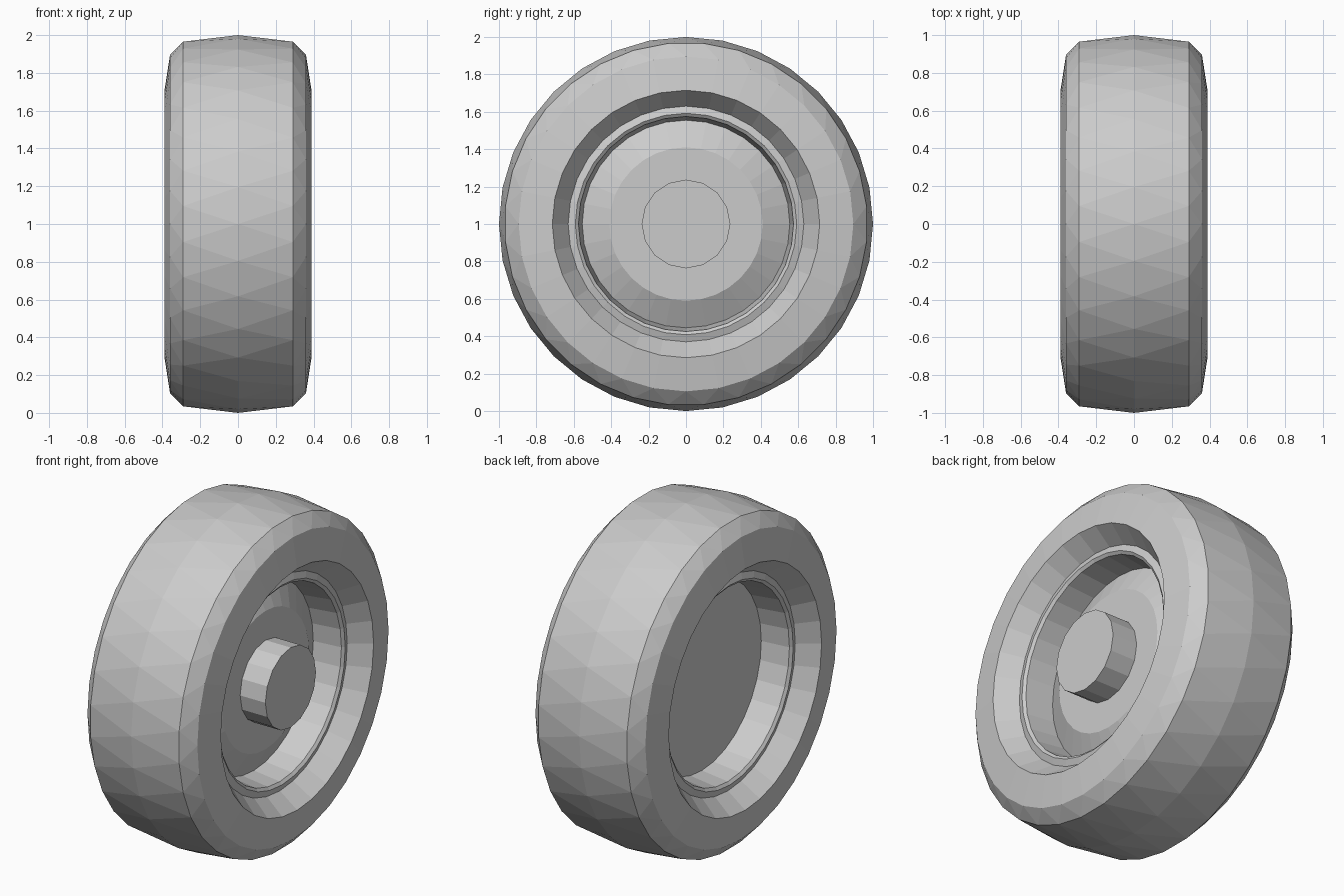
import bpy, bmesh
from math import pi, sin, cos

if "Cube" in bpy.data.objects:
    bpy.data.objects.remove(bpy.data.objects["Cube"])

AXLE_Z = 1.0


def lathe(name, profile, seg, cap_start=False, cap_end=False):
    """Revolve (x, radius, half-step twist) points around the wheel axle."""
    bm = bmesh.new()
    rings = []
    for x, r, twist in profile:
        angles = [2 * pi * (i + 0.5 * twist) / seg for i in range(seg)]
        rings.append([bm.verts.new((x, r * cos(a), AXLE_Z + r * sin(a))) for a in angles])
    for (a, b), (pa, pb) in zip(zip(rings, rings[1:]), zip(profile, profile[1:])):
        for i in range(seg):
            j = (i + 1) % seg
            if pa[2] == pb[2]:
                bm.faces.new((a[i], a[j], b[j], b[i]))
            elif pb[2]:
                bm.faces.new((a[i], a[j], b[i]))
                bm.faces.new((a[j], b[j], b[i]))
            else:
                bm.faces.new((a[i], b[j], b[i]))
                bm.faces.new((a[i], a[j], b[j]))
    if cap_start:
        bm.faces.new(rings[0])
    if cap_end:
        bm.faces.new(rings[-1])
    bmesh.ops.recalc_face_normals(bm, faces=bm.faces)
    mesh = bpy.data.meshes.new(name)
    bm.to_mesh(mesh)
    bm.free()
    obj = bpy.data.objects.new(name, mesh)
    bpy.context.collection.objects.link(obj)
    return obj


def mirrored(half):
    """Complete a half profile that starts at x = 0."""
    return [(-x, r, t) for x, r, t in reversed(half[1:])] + half


# tire: crowned tread with staggered facets, shoulders, side walls, inner bevel
lathe("tire", mirrored([
    (0, 1.0, 0), (0.29, 0.97, 1), (0.36, 0.895, 0),
    (0.388, 0.715, 0), (0.275, 0.63, 0)]), 32)

# rim: raised lip on both sides and the barrel between them
lathe("rim", mirrored([
    (0, 0.552, 0), (0.10, 0.555, 0), (0.275, 0.575, 0),
    (0.288, 0.592, 0), (0.275, 0.63, 0)]), 32)

# wheel disc: flat back, coned front
lathe("wheel_disc", [(-0.105, 0.555, 0), (0.105, 0.555, 0), (0.18, 0.41, 0)],
      32, cap_start=True, cap_end=True)

# hub: short cylinder on the front of the disc
lathe("hub", [(0.17, 0.237, 0), (0.345, 0.237, 0)], 16, cap_start=True, cap_end=True)
